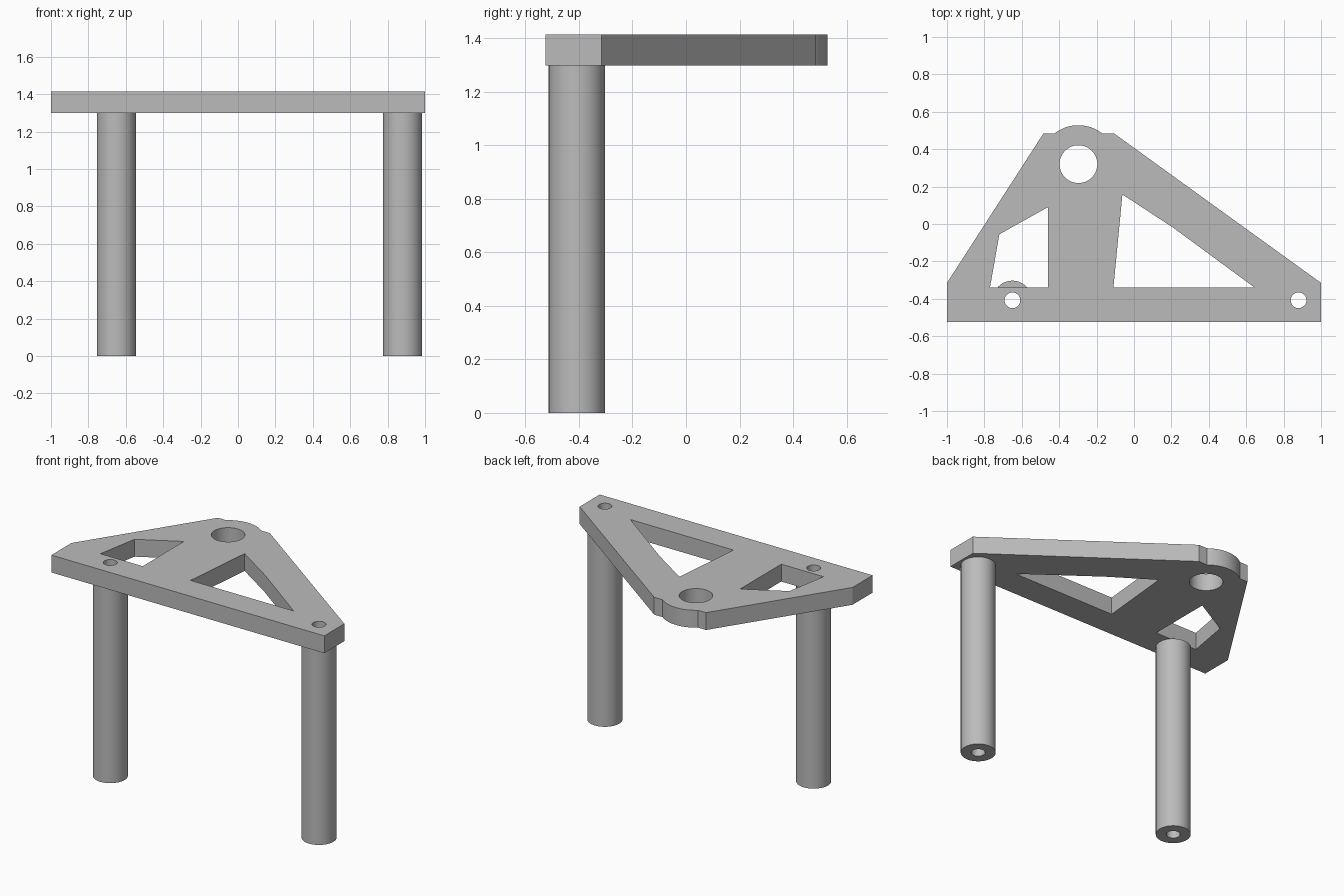
import bpy, bmesh
from math import cos, sin, pi, asin, radians

cube = bpy.data.objects.get("Cube")
if cube:
    bpy.data.objects.remove(cube, do_unlink=True)

grey = bpy.data.materials.new("plain grey")
grey.use_nodes = True
colour = (0.5, 0.5, 0.5, 1)
grey.diffuse_color = colour
grey.node_tree.nodes["Principled BSDF"].inputs["Base Color"].default_value = colour


def arc(x, y, r, start=0.0, end=2 * pi, n=64):
    """Points along an arc; a full circle leaves out the repeated end point."""
    steps = n if end - start >= 2 * pi else n - 1
    angles = [start + (end - start) * i / steps for i in range(n)]
    return [(x + r * cos(a), y + r * sin(a)) for a in angles]


def extrude_profile(name, loops, bottom, top):
    """Extrude an outline with holes between two heights."""
    curve = bpy.data.curves.new(name, "CURVE")
    curve.dimensions = "2D"
    curve.fill_mode = "BOTH"
    curve.extrude = (top - bottom) / 2
    for loop in loops:
        spline = curve.splines.new("POLY")
        spline.points.add(len(loop) - 1)
        for point, (x, y) in zip(spline.points, loop):
            point.co = (x, y, 0, 1)
        spline.use_cyclic_u = True
    obj = bpy.data.objects.new(name, curve)
    bpy.context.collection.objects.link(obj)
    bpy.ops.object.select_all(action="DESELECT")
    obj.select_set(True)
    bpy.context.view_layer.objects.active = obj
    bpy.ops.object.convert(target="MESH")
    obj = bpy.context.object

    # Weld the caps to the walls
    bm = bmesh.new()
    bm.from_mesh(obj.data)
    bmesh.ops.translate(bm, verts=bm.verts, vec=(0, 0, (top + bottom) / 2))
    bmesh.ops.remove_doubles(bm, verts=bm.verts, dist=0.0001)
    bmesh.ops.recalc_face_normals(bm, faces=bm.faces)
    bm.to_mesh(obj.data)
    bm.free()
    obj.data.materials.clear()
    obj.data.materials.append(grey)
    bpy.ops.object.shade_smooth_by_angle(angle=radians(20))
    return obj


UNDERSIDE, TOP = 1.298, 1.413
BACK = 0.483
posts = {"right_post": (-0.65, -0.408), "left_post": (0.88, -0.408)}
boss_x, boss_y, boss_r = -0.297, 0.32, 0.208

# Plate outline with the rounded boss rising from its back edge
rise = asin((BACK - boss_y) / boss_r)
outline = [(-1, -0.525), (1, -0.525), (1, -0.315), (-0.105, BACK)]
outline += arc(boss_x, boss_y, boss_r, rise, pi - rise, 32)
outline += [(-0.485, BACK), (-1, -0.315)]

# Openings through the plate
right_window = [(-0.77, -0.34), (-0.46, -0.34), (-0.46, 0.09), (-0.72, -0.055)]
left_window = [(-0.11, -0.34), (0.645, -0.34), (0.21, -0.02), (-0.062, 0.158)]
holes = [arc(boss_x, boss_y, 0.101)]
holes += [arc(x, y, 0.042, n=32) for x, y in posts.values()]
extrude_profile("top_plate", [outline, right_window, left_window] + holes,
                UNDERSIDE, TOP)

# Hollow posts under the front corners
for name, (x, y) in posts.items():
    extrude_profile(name, [arc(x, y, 0.105), arc(x, y, 0.042, n=32)], 0, UNDERSIDE)
